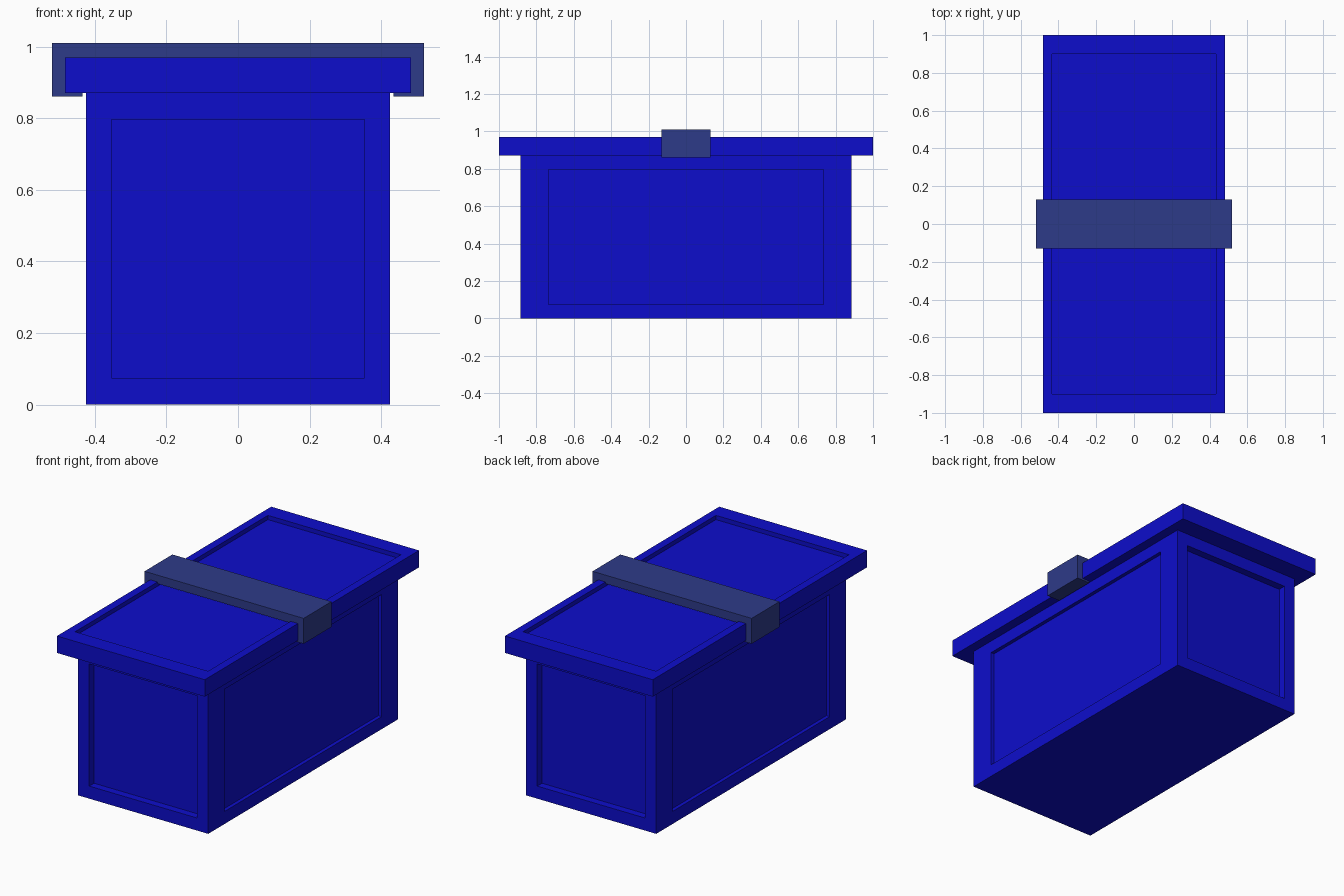
import bpy
import bmesh
from mathutils import Vector

default = bpy.data.objects.get("Cube")
if default:
    bpy.data.objects.remove(default, do_unlink=True)


def material(name, rgb):
    mat = bpy.data.materials.new(name)
    mat.use_nodes = True
    mat.diffuse_color = (*rgb, 1)
    bsdf = next(n for n in mat.node_tree.nodes if n.type == "BSDF_PRINCIPLED")
    bsdf.inputs["Base Color"].default_value = (*rgb, 1)
    return mat


def box(half_x, half_y, bottom, top):
    bm = bmesh.new()
    bmesh.ops.create_cube(bm, size=2)
    for v in bm.verts:
        v.co = Vector((v.co.x * half_x, v.co.y * half_y,
                       top if v.co.z > 0 else bottom))
    bm.normal_update()
    return bm


def recess(bm, face, scale, depth):
    """Inset a face by scaling about its centre, then sink it straight in."""
    normal, centre = face.normal.copy(), face.calc_center_median()
    outer = {v: v.co.copy() for v in face.verts}
    bmesh.ops.inset_individual(bm, faces=[face], thickness=0.01)
    for v in face.verts:
        corner = min(outer.values(), key=lambda c: (c - v.co).length)
        v.co = centre + (corner - centre) * scale
    sunk = bmesh.ops.extrude_discrete_faces(bm, faces=[face])["faces"][0]
    bmesh.ops.translate(bm, verts=sunk.verts[:], vec=normal * -depth)


def finish(bm, name, mat):
    bmesh.ops.recalc_face_normals(bm, faces=bm.faces[:])
    mesh = bpy.data.meshes.new(name)
    bm.to_mesh(mesh)
    bm.free()
    mesh.materials.append(mat)
    obj = bpy.data.objects.new(name, mesh)
    bpy.context.collection.objects.link(obj)
    return obj


blue = material("deep blue", (0.004, 0.004, 0.6))
slate = material("slate blue", (0.027, 0.043, 0.25))

# Chest body with a sunken panel on each of its four sides
body = box(0.425, 0.885, 0, 0.87)
for side in [f for f in body.faces if abs(f.normal.z) < 0.5]:
    recess(body, side, 0.83, 0.045 if abs(side.normal.y) > 0.5 else 0.022)
finish(body, "chest_body", blue)

# Overhanging lid with a shallow sunken top
lid = box(0.483, 1.0, 0.87, 0.97)
recess(lid, max(lid.faces, key=lambda f: f.normal.z), 0.9, 0.025)
finish(lid, "chest_lid", blue)

# Strap bridging the lid and folding down over both edges
strap = bmesh.new()
half_profile = [(0.52, 0.86), (0.52, 1.01)]
inner = [(0.435, 0.96), (0.435, 0.86)]
profile = (half_profile + [(-x, z) for x, z in reversed(half_profile)]
           + [(-x, z) for x, z in reversed(inner)] + inner)
front = strap.faces.new([strap.verts.new((x, -0.13, z)) for x, z in profile])
extruded = bmesh.ops.extrude_face_region(strap, geom=[front], use_keep_orig=True)
moved = [g for g in extruded["geom"] if isinstance(g, bmesh.types.BMVert)]
bmesh.ops.translate(strap, verts=moved, vec=(0, 0.26, 0))
finish(strap, "lid_strap", slate)
